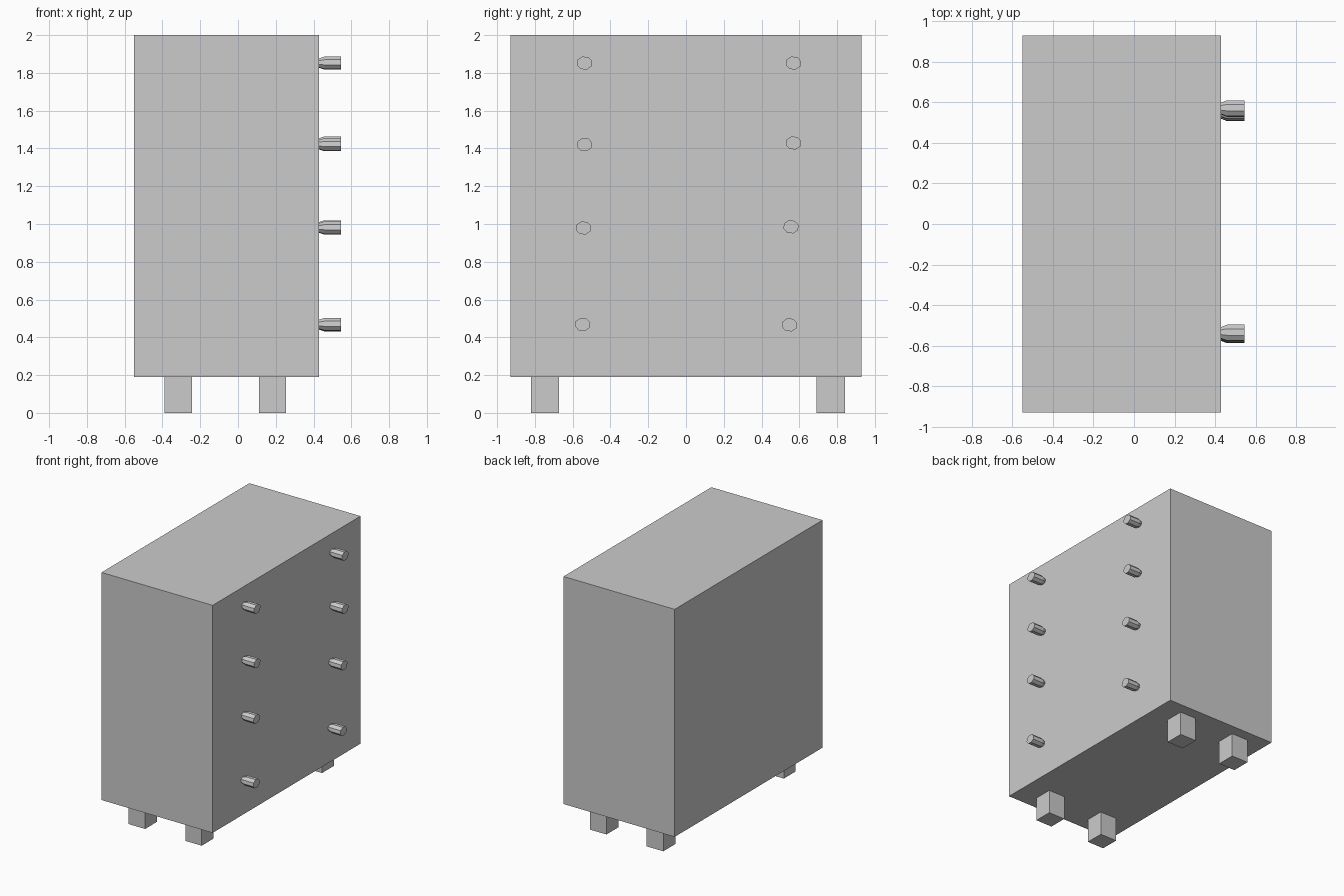
import bpy, bmesh, math

if "Cube" in bpy.data.objects:
    bpy.data.objects.remove(bpy.data.objects["Cube"])


def finish(name, bm):
    bmesh.ops.recalc_face_normals(bm, faces=bm.faces)
    mesh = bpy.data.meshes.new(name)
    bm.to_mesh(mesh)
    bm.free()
    obj = bpy.data.objects.new(name, mesh)
    bpy.context.collection.objects.link(obj)
    return obj


def box(name, lo, hi):
    bm = bmesh.new()
    bmesh.ops.create_cube(bm, size=1)
    for v in bm.verts:
        v.co = [(a + b) / 2 + c * (b - a) for a, b, c in zip(lo, hi, v.co)]
    return finish(name, bm)


def knob(name, y, z):
    # Low-poly peg with a narrowed neck where it meets the cabinet
    bm = bmesh.new()
    n = 8
    rings = []
    for x, s in ((0.429, 0.72), (0.458, 1.0), (0.545, 1.0)):
        ring = []
        for i in range(n):
            a = math.tau * (i + 0.35) / n
            ring.append(bm.verts.new((x, y + 0.042 * s * math.cos(a),
                                      z + 0.036 * s * math.sin(a))))
        rings.append(ring)
    for r0, r1 in zip(rings, rings[1:]):
        for i in range(n):
            j = (i + 1) % n
            bm.faces.new((r0[i], r0[j], r1[j], r1[i]))
    bm.faces.new(rings[0])
    bm.faces.new(rings[-1])
    return finish(name, bm)


# Cabinet body
box("cabinet_body", (-0.55, -0.93, 0.19), (0.428, 0.928, 2.0))

# Four square feet
for xn, x0, x1 in (("back", -0.39, -0.243), ("front", 0.11, 0.255)):
    for yn, y0, y1 in (("left", -0.82, -0.672), ("right", 0.692, 0.842)):
        box(f"{xn}_{yn}_foot", (x0, y0, 0.0), (x1, y1, 0.19))

# Two knobs per drawer, slightly uneven
rows = ((-0.547, 0.468, 0.548, 0.466), (-0.543, 0.979, 0.556, 0.985),
        (-0.537, 1.42, 0.569, 1.429), (-0.537, 1.852, 0.569, 1.852))
for i, (yl, zl, yr, zr) in enumerate(rows, 1):
    knob(f"left_knob_{i}", yl, zl)
    knob(f"right_knob_{i}", yr, zr)
